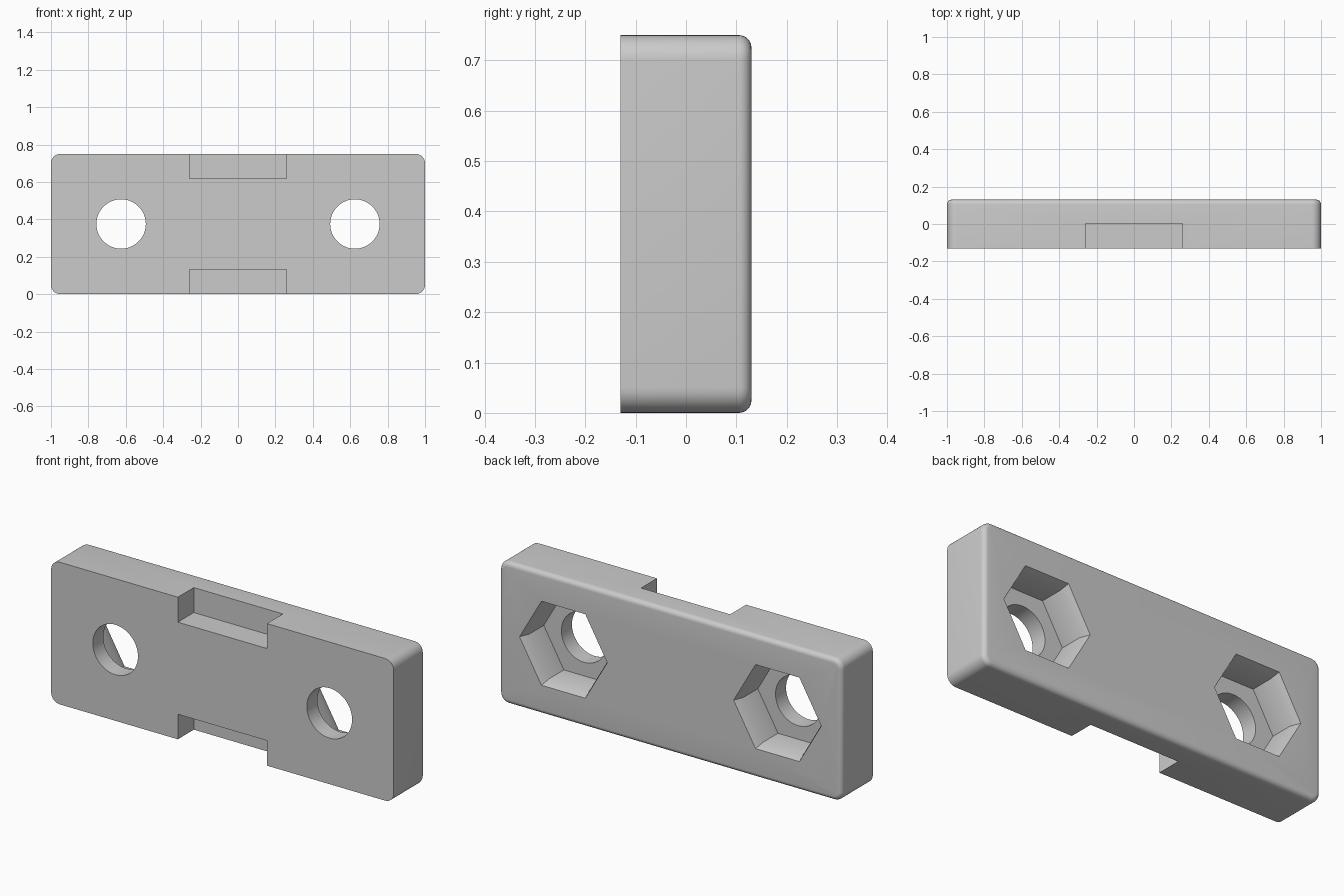
import bpy, bmesh
from math import pi, sin, cos

if "Cube" in bpy.data.objects:
    bpy.data.objects.remove(bpy.data.objects["Cube"])

HALF_X, HALF_Y, HEIGHT = 1.0, 0.13, 0.75
MID_Z = HEIGHT / 2
CORNER, FILLET = 0.05, 0.025


def loft(name, sections):
    """Solid skinned through (y, [(x, z), ...]) sections."""
    bm = bmesh.new()
    rings = [[bm.verts.new((x, y, z)) for x, z in pts] for y, pts in sections]
    n = len(rings[0])
    for a, b in zip(rings, rings[1:]):
        for i in range(n):
            j = (i + 1) % n
            bm.faces.new((a[i], a[j], b[j], b[i]))
    bm.faces.new(rings[0])
    bm.faces.new(rings[-1])
    bmesh.ops.recalc_face_normals(bm, faces=bm.faces[:])
    mesh = bpy.data.meshes.new(name)
    bm.to_mesh(mesh)
    bm.free()
    obj = bpy.data.objects.new(name, mesh)
    bpy.context.collection.objects.link(obj)
    return obj


def rounded_rect(inset, steps=8):
    r = CORNER - inset
    pts = []
    for k, (sx, sz) in enumerate(((1, 1), (-1, 1), (-1, -1), (1, -1))):
        cx, cz = sx * (HALF_X - CORNER), MID_Z + sz * (MID_Z - CORNER)
        for i in range(steps + 1):
            a = pi / 2 * (k + i / steps)
            pts.append((cx + r * cos(a), cz + r * sin(a)))
    return pts


def polygon(cx, r, n):
    return [(cx + r * cos(2 * pi * i / n), MID_Z + r * sin(2 * pi * i / n)) for i in range(n)]


def rect(x0, x1, z0, z1):
    return [(x0, z0), (x1, z0), (x1, z1), (x0, z1)]


# Plate with rounded corners and a filleted back rim
sections = [(-HALF_Y, rounded_rect(0))]
for i in range(7):
    a = pi / 2 * i / 6
    sections.append((HALF_Y - FILLET + FILLET * sin(a), rounded_rect(FILLET * (1 - cos(a)))))
plate = loft("clamp_plate", sections)

# Cutters: bolt holes, hexagonal nut pockets with a flared mouth, front notches
cutters = []
for side in (-1, 1):
    x = side * 0.625
    cutters.append(loft("bolt_hole_cutter", [(-0.3, polygon(x, 0.132, 64)), (0.02, polygon(x, 0.132, 64))]))
    cutters.append(loft("nut_pocket_cutter", [
        (-0.042, polygon(x, 0.235, 6)),
        (0.08, polygon(x, 0.235, 6)),
        (HALF_Y, polygon(x, 0.256, 6)),
        (0.2, polygon(x, 0.256, 6))]))
for z0, z1 in ((-0.1, 0.132), (HEIGHT - 0.132, HEIGHT + 0.1)):
    cutters.append(loft("notch_cutter", [(-0.3, rect(-0.26, 0.26, z0, z1)), (0.003, rect(-0.26, 0.26, z0, z1))]))

bpy.context.view_layer.objects.active = plate
plate.select_set(True)
for cutter in cutters:
    cutter.hide_render = True
    mod = plate.modifiers.new("cut", 'BOOLEAN')
    mod.operation = 'DIFFERENCE'
    mod.solver = 'EXACT'
    mod.object = cutter
    bpy.ops.object.modifier_apply(modifier=mod.name)
    bpy.data.objects.remove(cutter)

bpy.ops.object.shade_smooth_by_angle(angle=pi / 9)
